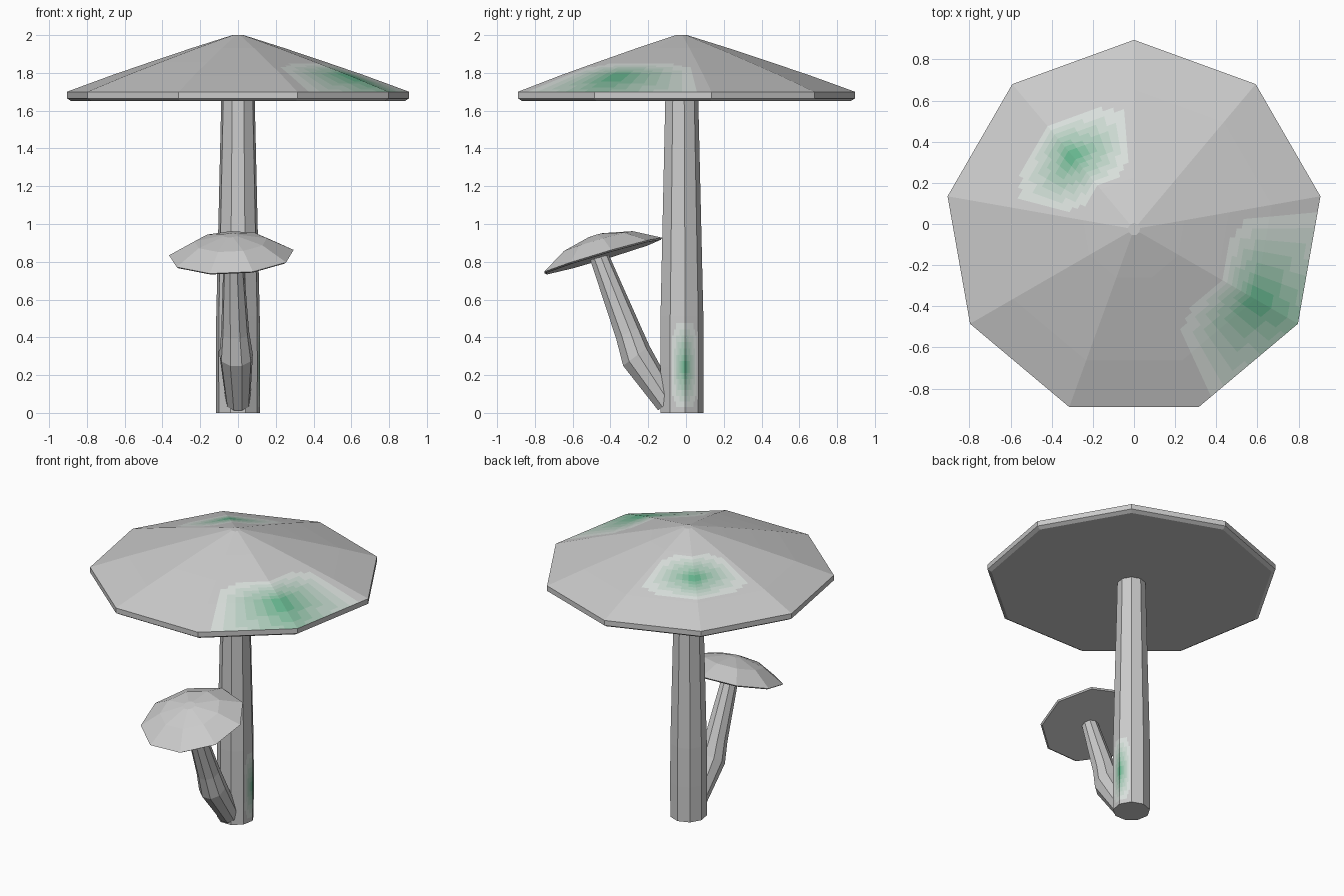
import bpy, bmesh, math
from mathutils import Vector

if "Cube" in bpy.data.objects:
    bpy.data.objects.remove(bpy.data.objects["Cube"])

SIDES = 9
LEVELS = 8      # shades from bare grey to full moss
CELLS = 8       # subdivisions of a mossy facet
CY = -0.025     # y of the main axis

# Shades of grey blending into moss green
shades = []
for k in range(LEVELS + 1):
    t = k / LEVELS
    m = bpy.data.materials.new("moss_shade_%d" % k)
    m.diffuse_color = [0.8 + (g - 0.8) * t for g in (0.04, 0.42, 0.20)] + [1.0]
    m.use_nodes = True
    m.node_tree.nodes["Principled BSDF"].inputs["Base Color"].default_value = m.diffuse_color
    shades.append(m)


def ring(centre, radius, axis=(0, 0, 1)):
    """Nine points around a centre, perpendicular to the axis."""
    a = Vector(axis).normalized()
    u = (Vector((1, 0, 0)) - a * a.x).normalized()
    v = a.cross(u)
    angles = [math.radians(90 + 360 * i / SIDES) for i in range(SIDES)]
    return [Vector(centre) + radius * (u * math.cos(t) + v * math.sin(t)) for t in angles]


def skin(name, rings, moss=None):
    """Capped flat-shaded tube through the rings; moss maps (ring, side) to an amount."""
    moss = moss or {}
    bm = bmesh.new()

    def face(points):
        return bm.faces.new([bm.verts.new(p) for p in points])

    for r in range(len(rings) - 1):
        lo, hi = rings[r], rings[r + 1]
        if (lo[0] - hi[0]).length < 1e-6:
            continue                     # repeated ring: only stops the moss
        for i in range(SIDES):
            j = (i + 1) % SIDES
            w = [moss.get(k, 0) for k in ((r, i), (r, j), (r + 1, j), (r + 1, i))]
            n = CELLS if any(w) else 1

            def mix(q, s, t):
                return (q[0] * (1 - s) + q[1] * s) * (1 - t) + (q[3] * (1 - s) + q[2] * s) * t

            quad = (lo[i], lo[j], hi[j], hi[i])
            for a in range(n):
                for b in range(n):
                    cell = ((a, b), (a + 1, b), (a + 1, b + 1), (a, b + 1))
                    f = face([mix(quad, s / n, t / n) for s, t in cell])
                    f.material_index = round(LEVELS * mix(w, (a + 0.5) / n, (b + 0.5) / n))
    face(rings[0][::-1])
    face(rings[-1])
    bmesh.ops.remove_doubles(bm, verts=bm.verts[:], dist=1e-5)
    mesh = bpy.data.meshes.new(name)
    bm.to_mesh(mesh)
    bm.free()
    if moss:
        for m in shades:
            mesh.materials.append(m)
    ob = bpy.data.objects.new(name, mesh)
    bpy.context.collection.objects.link(ob)
    return ob


# Large stem with a moss patch low on its right side
stem = [(0.117, 0), (0.118, 0.24), (0.117, 0.51), (0.09, 1.66)]
skin("large_stem", [ring((0, CY, z), r) for r, z in stem], {(1, 7): 1})

# Large cap: flat underside, thin rim, shallow cone, two moss patches
cap = [(0.895, 1.65), (0.92, 1.665), (0.92, 1.70), (0.92, 1.70), (0.68, 1.787),
       (0.47, 1.858), (0.25, 1.931), (0.03, 2.0)]
skin("large_cap", [ring((0, CY, z), r) for r, z in cap],
     {(3, 6): 0.65, (4, 6): 1, (5, 1): 1})

# Small bent stem growing from the base of the large one
skin("small_stem", [
    ring((0.0, -0.10, 0.052), 0.065, (0, -0.63, 0.78)),
    ring((-0.01, -0.265, 0.30), 0.09, (0, -0.6, 0.8)),
    ring((-0.015, -0.307, 0.425), 0.075, (0, -0.45, 0.89)),
    ring((-0.025, -0.462, 0.83), 0.052, (0, -0.3, 0.95))])

# Small tilted cap
axis = Vector((-0.045, -0.284, 0.958)).normalized()
base = Vector((-0.035, -0.447, 0.832))
dome = [(0.325, -0.008), (0.335, 0.0), (0.195, 0.078), (0.04, 0.113)]
skin("small_cap", [ring(base + axis * h, r, axis) for r, h in dome])
